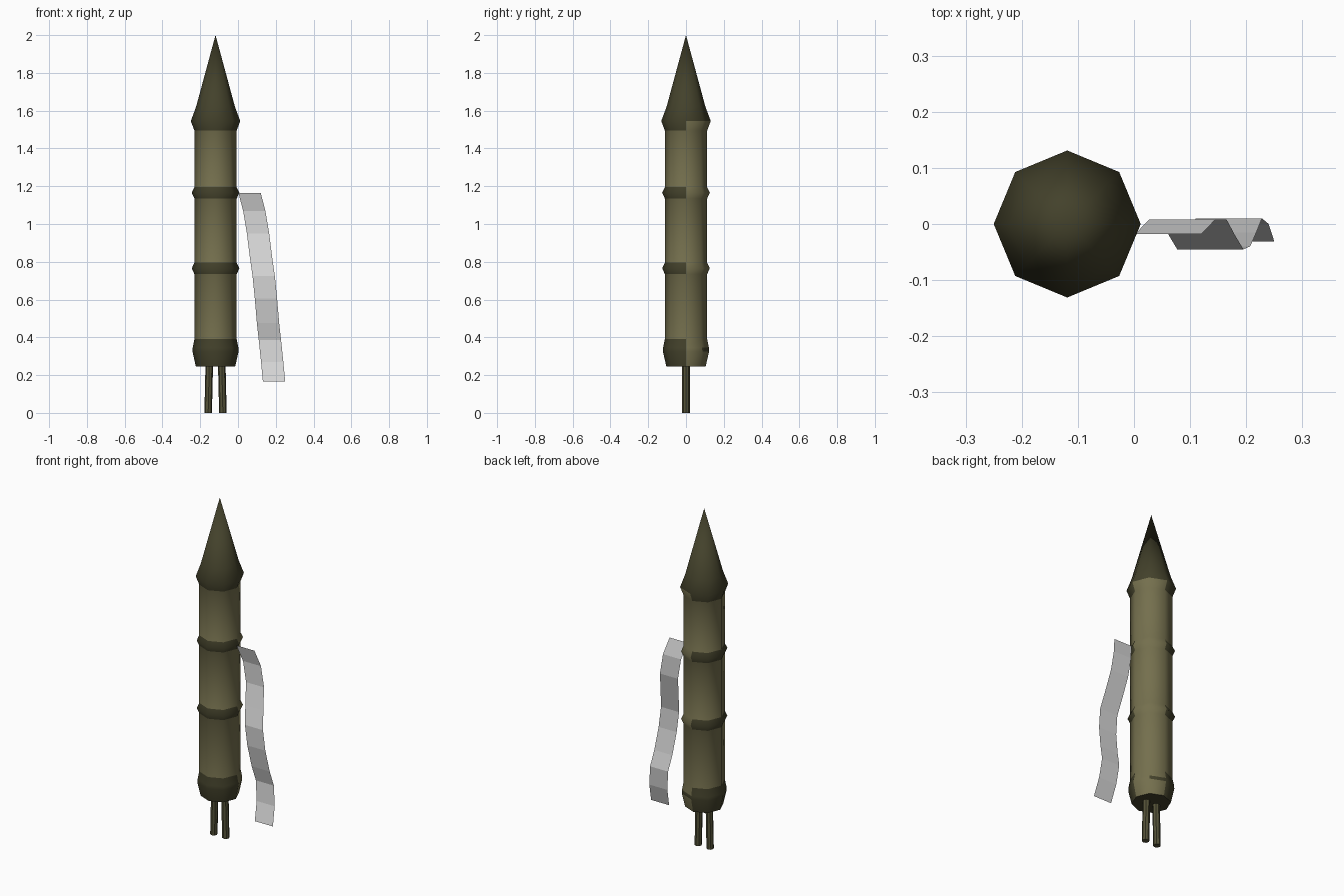
import bpy, bmesh, math
from mathutils import Vector

cube = bpy.data.objects.get("Cube")
if cube:
    bpy.data.objects.remove(cube, do_unlink=True)


def material(name, rgb):
    m = bpy.data.materials.new(name)
    m.use_nodes = True
    m.diffuse_color = (*rgb, 1)
    m.node_tree.nodes["Principled BSDF"].inputs["Base Color"].default_value = (*rgb, 1)
    return m


olive = material("olive", (0.175, 0.16, 0.075))
dark_olive = material("dark olive", (0.056, 0.053, 0.024))
rod_olive = material("rod olive", (0.09, 0.085, 0.04))
pale_grey = material("pale grey", (0.68, 0.68, 0.68))


def finish(bm, name, mats, smooth):
    mesh = bpy.data.meshes.new(name)
    for f in bm.faces:
        f.smooth = smooth
    bm.to_mesh(mesh)
    bm.free()
    for m in mats:
        mesh.materials.append(m)
    ob = bpy.data.objects.new(name, mesh)
    bpy.context.collection.objects.link(ob)
    return ob


AXIS_X = -0.119
SIDES = 8


def ring(bm, centre, radius, sides):
    return [bm.verts.new(centre + Vector((radius * math.cos(a), radius * math.sin(a), 0)))
            for a in (2 * math.pi * i / sides for i in range(sides))]


def bridge(bm, low, high):
    n = len(low)
    return [bm.faces.new((low[i], low[(i + 1) % n], high[(i + 1) % n], high[i]))
            for i in range(n)]


# Body: octagonal lathe with raised bands and a pointed nose.
# Each step is radius, height, and whether the section above it is dark.
profile = [(0.104, 0.245, True), (0.122, 0.325, True), (0.121, 0.345, True),
           (0.112, 0.39, False), (0.112, 0.735, True), (0.126, 0.765, True),
           (0.112, 0.795, False), (0.112, 1.135, True), (0.126, 1.165, True),
           (0.112, 1.195, False), (0.112, 1.495, True), (0.131, 1.545, True),
           (0.103, 1.62, True)]
bm = bmesh.new()
rings = [ring(bm, Vector((AXIS_X, 0, z)), r, SIDES) for r, z, _ in profile]
bm.faces.new(reversed(rings[0])).material_index = 1
for level in range(len(rings) - 1):
    for side, face in enumerate(bridge(bm, rings[level], rings[level + 1])):
        # The two back right sides stay plain below the nose, but for one patch
        plain = side < 2 and profile[level][1] < 1.54 and not (side == 1 and level == 1)
        face.material_index = int(profile[level][2] and not plain)
tip = bm.verts.new((AXIS_X, 0, 2))
for i in range(SIDES):
    bm.faces.new((rings[-1][i], rings[-1][(i + 1) % SIDES], tip)).material_index = 1
body = finish(bm, "rocket_body", [olive, dark_olive], True)
bpy.context.view_layer.objects.active = body
body.select_set(True)
bpy.ops.object.shade_smooth_by_angle(angle=math.radians(60))

# Two slightly splayed rods under the body
for name, side in (("right_rod", -1), ("left_rod", 1)):
    bm = bmesh.new()
    low = ring(bm, Vector((AXIS_X + side * 0.039, 0, 0.0)), 0.02, 8)
    high = ring(bm, Vector((AXIS_X + side * 0.033, 0, 0.26)), 0.02, 8)
    bridge(bm, low, high)
    bm.faces.new(reversed(low))
    bm.faces.new(high)
    rod = finish(bm, name, [rod_olive], False)

# Wavy ribbon hanging from the upper band: right edge x, y, z
path = [(0.12, -0.018, 1.165), (0.145, 0.008, 1.07), (0.165, 0.008, 0.95),
        (0.18, -0.02, 0.83), (0.195, -0.045, 0.725), (0.207, -0.04, 0.605),
        (0.218, -0.015, 0.475), (0.228, 0.01, 0.385), (0.24, 0.0, 0.27),
        (0.25, -0.031, 0.165)]
bm = bmesh.new()
rows = [[bm.verts.new((x - 0.118, y, z)), bm.verts.new((x, y, z))] for x, y, z in path]
for a, b in zip(rows, rows[1:]):
    bm.faces.new((a[0], b[0], b[1], a[1]))
finish(bm, "ribbon", [pale_grey], False)
